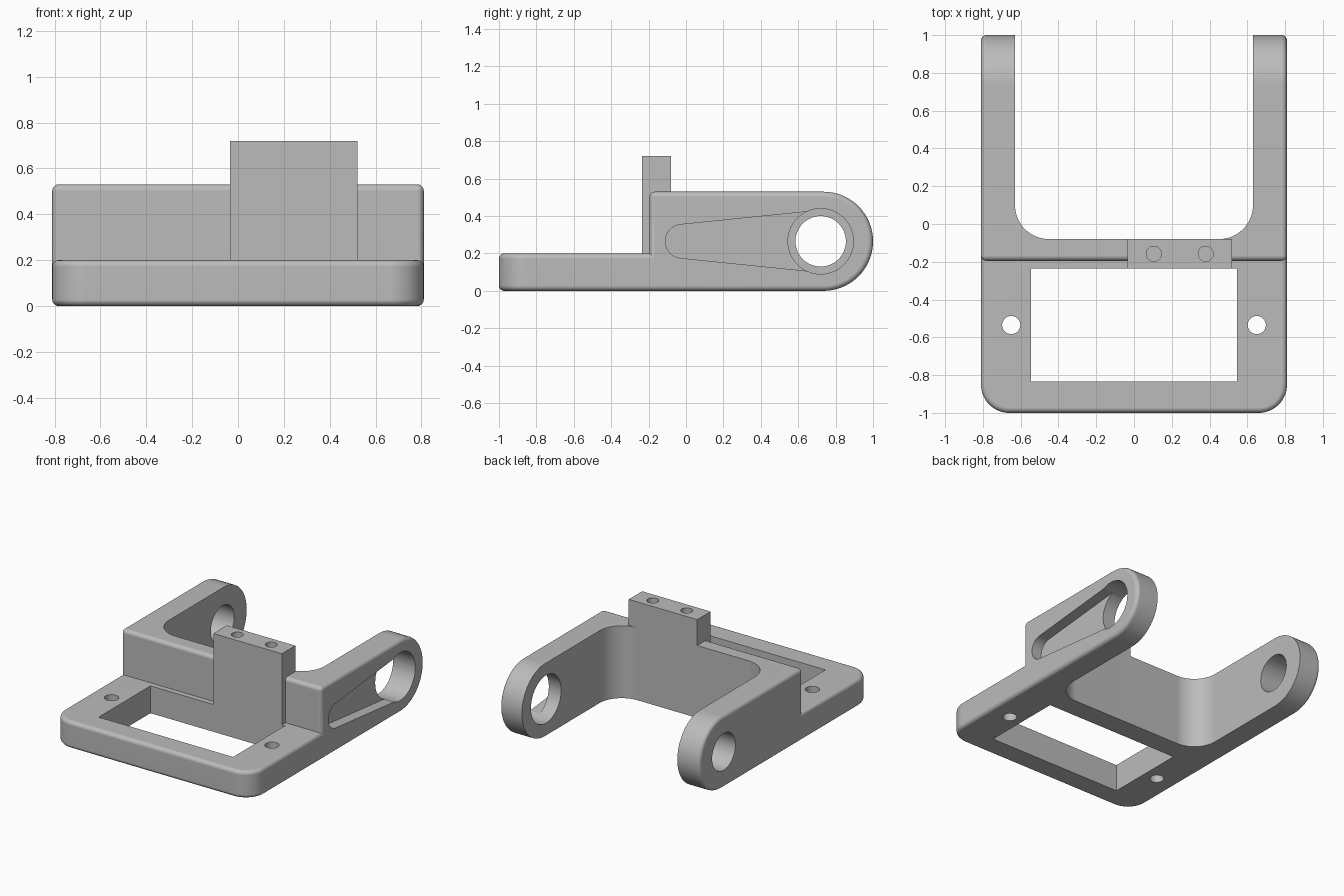
import bpy, bmesh
from math import radians, sin, cos, pi, asin
from mathutils import Vector

cube = bpy.data.objects.get("Cube")
if cube:
    bpy.data.objects.remove(cube, do_unlink=True)

grey = bpy.data.materials.new("plain grey")
grey.use_nodes = True
GREY = (0.50, 0.50, 0.50, 1)
grey.diffuse_color = GREY
grey.node_tree.nodes["Principled BSDF"].inputs["Base Color"].default_value = GREY

FILLET = 0.028


def arc(cx, cy, r, start, end, steps=16):
    """Points on a circular arc, angles in degrees."""
    angles = [radians(start + (end - start) * i / steps) for i in range(steps + 1)]
    return [(cx + r * cos(a), cy + r * sin(a)) for a in angles]


def circle(cx, cy, r, steps=48):
    return arc(cx, cy, r, 0, 360, steps)[:-1]


def rect(x0, x1, y0, y1):
    return [(x0, y0), (x1, y0), (x1, y1), (x0, y1)]


def prism(name, outline, axis, lo, hi, fillet=0):
    """Extrude an outline along x (outline in y, z) or z (outline in x, y)."""
    bm = bmesh.new()
    place = (lambda p: (lo, *p)) if axis == "x" else (lambda p: (*p, lo))
    face = bm.faces.new([bm.verts.new(place(p)) for p in outline])
    extruded = bmesh.ops.extrude_face_region(bm, geom=[face])["geom"]
    step = Vector((hi - lo, 0, 0) if axis == "x" else (0, 0, hi - lo))
    bmesh.ops.translate(bm, vec=step,
                        verts=[v for v in extruded if isinstance(v, bmesh.types.BMVert)])
    bmesh.ops.recalc_face_normals(bm, faces=bm.faces)
    if fillet:
        edges = [e for e in bm.edges if e.calc_face_angle(0) > radians(30)]
        bmesh.ops.bevel(bm, geom=edges, offset=fillet, segments=5, profile=0.5,
                        affect="EDGES", clamp_overlap=True)
    mesh = bpy.data.meshes.new(name)
    bm.to_mesh(mesh)
    bm.free()
    mesh.materials.append(grey)
    obj = bpy.data.objects.new(name, mesh)
    bpy.context.collection.objects.link(obj)
    return obj


def combine(target, tool, operation):
    """Apply an exact boolean and discard the tool."""
    tool.hide_render = True
    mod = target.modifiers.new(operation.lower(), "BOOLEAN")
    mod.operation, mod.solver, mod.object = operation, "EXACT", tool
    bpy.context.view_layer.objects.active = target
    bpy.ops.object.modifier_apply(modifier=mod.name)
    bpy.data.objects.remove(tool, do_unlink=True)


W = 0.81          # half width
H = 0.53          # arm height
MID = H / 2       # pivot height
PIVOT = 0.72      # pivot y

# Round-ended yoke block, later hollowed into two arms and a cross wall
yoke_outline = [(-0.195, H), (-0.195, 0)] + arc(1 - MID, MID, MID, -90, 90, 36)
bracket = prism("bracket", yoke_outline, "x", -W, W, FILLET)

# Base plate with rounded front corners
plate_outline = ([(W, -0.14), (-W, -0.14)] + arc(-W + 0.15, -0.85, 0.15, 180, 270)
                 + arc(W - 0.15, -0.85, 0.15, 270, 360))
combine(bracket, prism("base_plate", plate_outline, "z", 0, 0.2, FILLET), "UNION")

# U-shaped gap between the arms
gap = ([(0.63, 1.2), (-0.63, 1.2)] + arc(-0.45, 0.1, 0.18, 180, 270)
       + arc(0.45, 0.1, 0.18, 270, 360))
combine(bracket, prism("gap_cutter", gap, "z", -0.2, 0.8), "DIFFERENCE")

# Rectangular opening in the plate
combine(bracket, prism("opening_cutter", rect(-0.545, 0.545, -0.835, -0.235), "z", -0.2, 0.4),
        "DIFFERENCE")

# Upright mounting block
combine(bracket, prism("mounting_block", rect(-0.035, 0.52, -0.235, -0.08), "z", 0.1, 0.72),
        "UNION")

# Screw holes: blind in the block, through in the plate
for x in (0.105, 0.38):
    combine(bracket, prism("block_hole", circle(x, -0.158, 0.04, 32), "z", 0.5, 0.9), "DIFFERENCE")
for x in (-0.65, 0.65):
    combine(bracket, prism("plate_hole", circle(x, -0.535, 0.048, 32), "z", -0.2, 0.4), "DIFFERENCE")

# Pivot holes, larger on the left arm
for lo, hi, r in ((-1, -0.5, 0.135), (0.5, 1, 0.175)):
    combine(bracket, prism("pivot_hole", circle(PIVOT, MID, r), "x", lo, hi), "DIFFERENCE")

# Tapered pocket on the outside of the left arm, running into its pivot hole
small, large, start = 0.09, 0.165, -0.02
tilt = asin((large - small) / (PIVOT - start)) * 180 / pi
pocket = (arc(start, MID, small, 90 + tilt, 270 - tilt, 24)
          + arc(PIVOT, MID, large, -90 - tilt, 90 + tilt, 24))
combine(bracket, prism("pocket_cutter", pocket, "x", W - 0.08, 1), "DIFFERENCE")

# Smooth fillets and bores, crisp cut edges
bpy.ops.object.select_all(action="DESELECT")
bracket.select_set(True)
bpy.context.view_layer.objects.active = bracket
bpy.ops.object.shade_smooth_by_angle(angle=radians(30))
weighted = bracket.modifiers.new("weighted normals", "WEIGHTED_NORMAL")
weighted.keep_sharp = True
